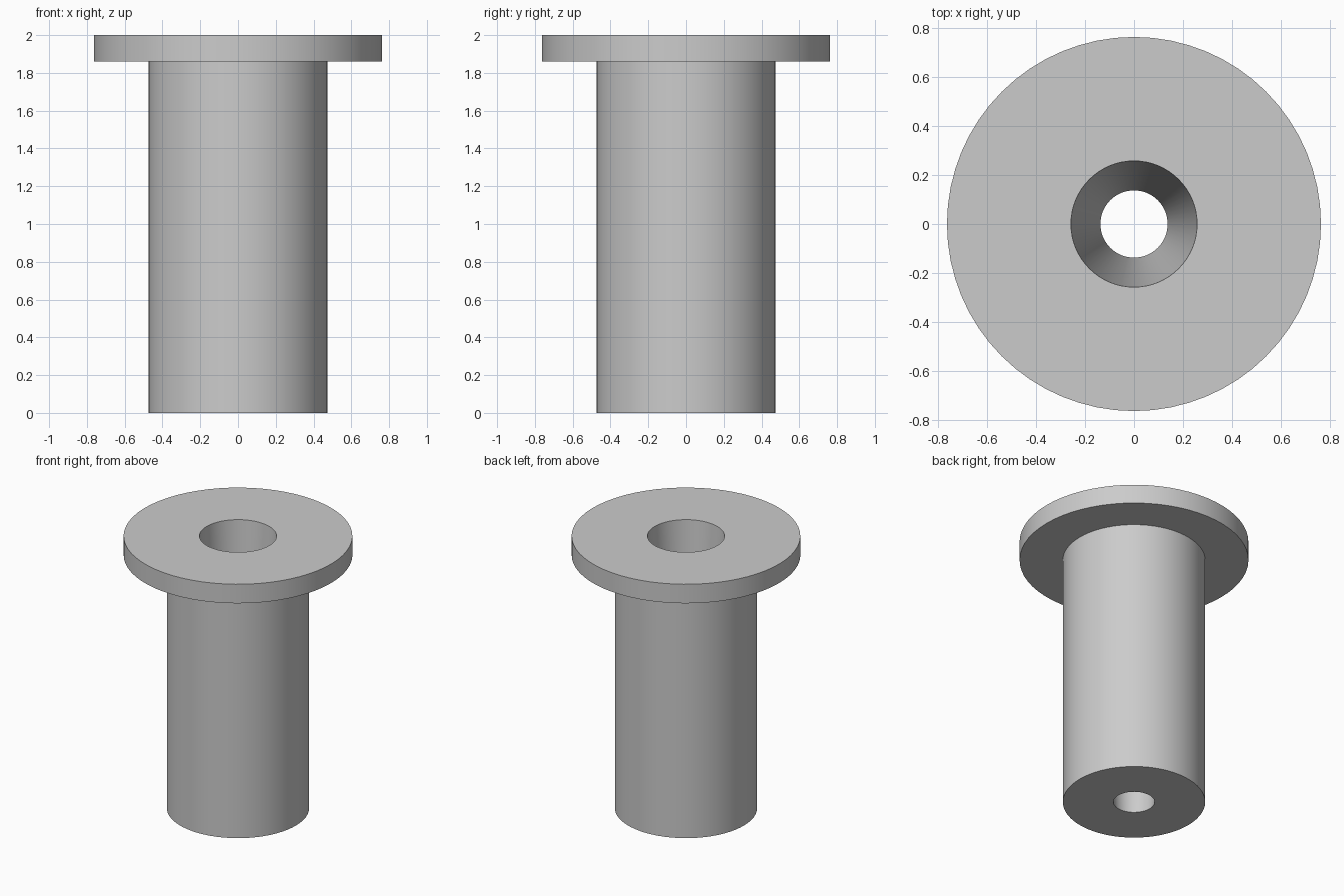
import bpy
import bmesh
from math import radians
from mathutils import Matrix, Vector

SEGMENTS = 64

cube = bpy.data.objects.get("Cube")
if cube:
    bpy.data.objects.remove(cube, do_unlink=True)

# Single plain grey
grey = bpy.data.materials.new("plain_grey")
grey.use_nodes = True
colour = (0.6, 0.6, 0.6, 1.0)
grey.diffuse_color = colour
grey.node_tree.nodes["Principled BSDF"].inputs["Base Color"].default_value = colour


def lathe(name, profile):
    """Spin a closed (radius, height) profile around the z axis."""
    bm = bmesh.new()
    verts = [bm.verts.new((r, 0, z)) for r, z in profile]
    edges = [bm.edges.new((v, verts[(i + 1) % len(verts)]))
             for i, v in enumerate(verts)]
    bmesh.ops.spin(bm, geom=verts + edges, cent=Vector(), axis=(0, 0, 1),
                   angle=radians(360), steps=SEGMENTS, use_merge=True)
    bmesh.ops.remove_doubles(bm, verts=bm.verts[:], dist=0.0001)
    bmesh.ops.recalc_face_normals(bm, faces=bm.faces[:])
    mesh = bpy.data.meshes.new(name)
    bm.to_mesh(mesh)
    bm.free()
    mesh.materials.append(grey)
    obj = bpy.data.objects.new(name, mesh)
    bpy.context.collection.objects.link(obj)
    bpy.ops.object.select_all(action='DESELECT')
    obj.select_set(True)
    bpy.context.view_layer.objects.active = obj
    bpy.ops.object.shade_smooth_by_angle(angle=radians(30))
    return obj


# Flanged sleeve: bottom ring, shaft, flange, top ring, tapered bore
lathe("flanged_bushing", [
    (0.137, 0.0), (0.474, 0.0), (0.474, 1.86),
    (0.762, 1.86), (0.762, 2.0), (0.257, 2.0),
])
